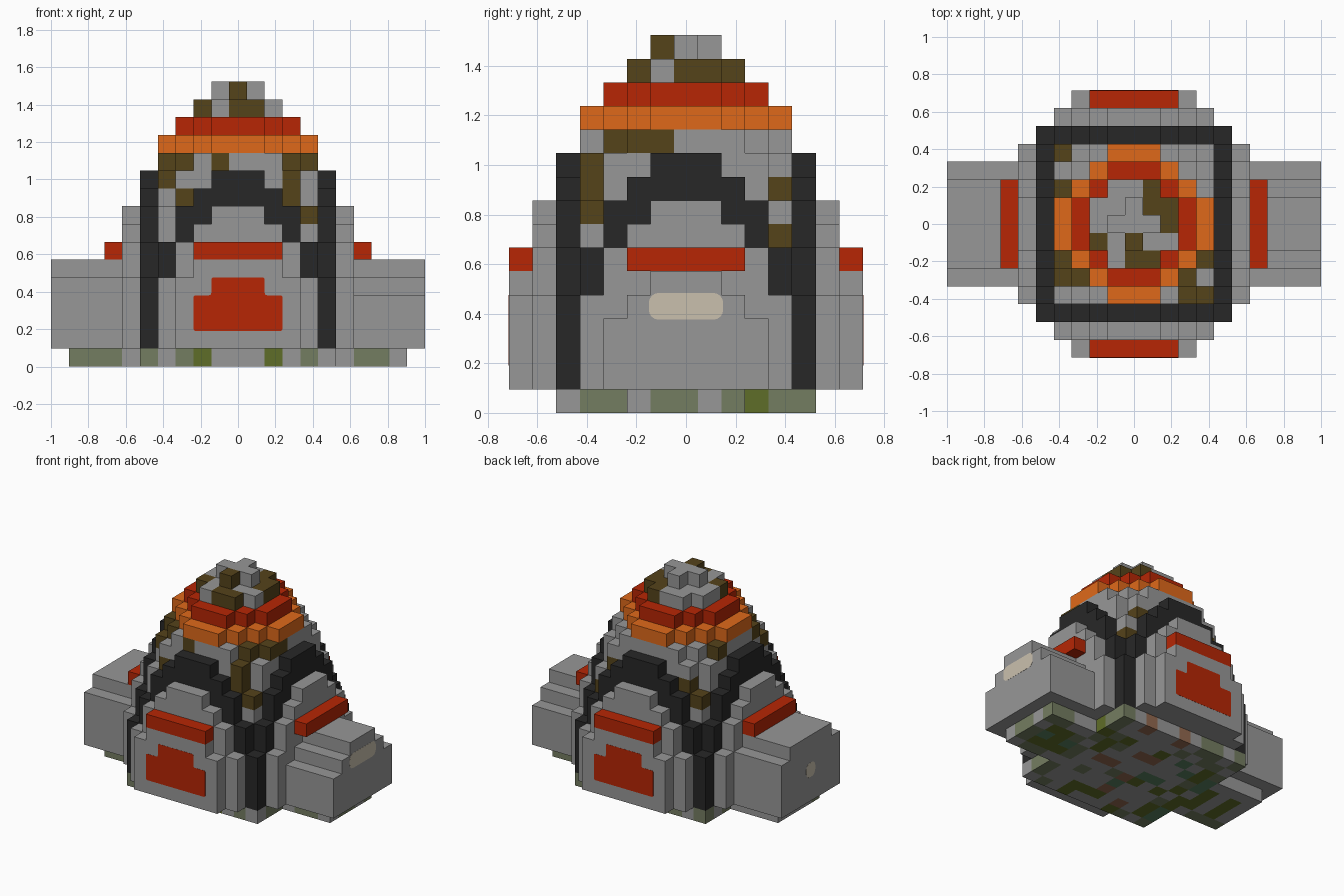
import bpy
import bmesh
import random
from mathutils import Vector

cube = bpy.data.objects.get("Cube")
if cube:
    bpy.data.objects.remove(cube, do_unlink=True)

U = 2 / 21  # edge of one block
random.seed(4)


def linear(c):
    c /= 255
    return c / 12.92 if c <= 0.04 else ((c + 0.055) / 1.055) ** 2.4


def material(name, r, g, b):
    m = bpy.data.materials.new(name)
    colour = (linear(r), linear(g), linear(b), 1)
    m.use_nodes = True
    m.diffuse_color = colour
    m.node_tree.nodes["Principled BSDF"].inputs["Base Color"].default_value = colour
    return m


MATS = {
    "stone": material("stone grey", 151, 151, 151),
    "dark": material("charcoal", 39, 39, 39),
    "red": material("brick red", 183, 38, 5),
    "orange": material("burnt orange", 223, 105, 26),
    "brown": material("earth brown", 85, 67, 26),
    "moss": material("grey moss", 116, 125, 97),
    "olive": material("olive green", 95, 109, 40),
    "leaf": material("leaf green", 88, 128, 95),
    "russet": material("russet brown", 146, 104, 79),
    "cream": material("cream", 202, 192, 174),
}
NAMES = list(MATS)
cells = {}  # block position -> (part, colour)


def fill(part, colour, xs, ys, zs):
    for x in range(min(xs), max(xs) + 1):
        for y in range(min(ys), max(ys) + 1):
            for z in range(zs[0], zs[1] + 1):
                cells[x, y, z] = (part, colour)


def disc(part, colour, reach, diagonal, zs):
    """Octagonal layer: limited on the axes and on the diagonals."""
    for x in range(-reach, reach + 1):
        for y in range(-reach, reach + 1):
            if abs(x) + abs(y) <= diagonal:
                fill(part, colour, (x, x), (y, y), zs)


def paint(colour, *spots):
    for s in spots:
        if s in cells:
            cells[s] = (cells[s][0], colour)


# Domed core, narrowing towards the top
disc("dome", "stone", 4, 8, (1, 8))
disc("dome", "stone", 4, 7, (9, 10))
disc("dome", "stone", 4, 6, (11, 11))
disc("orange_band", "orange", 4, 5, (12, 12))
disc("red_band", "red", 3, 4, (13, 13))
disc("cap", "stone", 2, 3, (14, 14))
disc("finial", "stone", 1, 1, (15, 15))

# Weathered brown blocks
paint("brown", (0, -1, 15))
paint("brown", (1, 2, 14), (1, 1, 14), (2, 1, 14), (2, 0, 14), (-2, -1, 14),
      (0, -2, 14), (1, -2, 14))
paint("brown", (-4, -2, 11), (-3, -3, 11), (-1, -4, 11), (3, -3, 11),
      (4, -2, 11), (4, -1, 11), (-4, 2, 11))
paint("brown", (-4, -3, 10), (-3, -4, 9), (3, -4, 9), (3, -4, 10), (4, -4, 8),
      (3, 4, 9), (4, 4, 7), (-4, 4, 8), (-3, 4, 9))

# Four sides: arch, stepped wall below it, projecting bay with a red ledge
ARCH = {0: (9, 10), 1: (9, 10), 2: (8, 9), 3: (7, 8), 4: (5, 6)}
BAY_TOP = {0: 5, 1: 5, 2: 5, 3: 4}
LOW_BAY_TOP = {0: 5, 1: 5, 2: 4, 3: 3}
for side, sign in (("front", -1), ("back", 1), ("left", 1), ("right", -1)):
    along_x = side in ("front", "back")
    tops = LOW_BAY_TOP if side == "left" else BAY_TOP

    def put(part, colour, a, depths, zs):
        d = [sign * depth for depth in depths]
        if along_x:
            fill(f"{side}_{part}", colour, a, d, zs)
        else:
            fill(f"{side}_{part}", colour, d, a, zs)

    for a in range(-4, 5):
        low, high = ARCH[abs(a)]
        put("wall", "stone", (a, a), (5, 6), (1, low - 1))
        put("arch", "dark", (a, a), (5, 5), (low, high))
    for a in range(-3, 4):
        put("bay", "stone", (a, a), (7, 7), (1, tops[abs(a)]))
        if not along_x:
            put("arm", "stone", (a, a), (8, 10), (1, tops[abs(a)]))
    put("ledge", "red", (-2, 2), (7, 7), (6, 6))

# Corner posts
for x in (-5, 5):
    for y in (-5, 5):
        fill("corner_posts", "dark", (x, x), (y, y), (1, 4))

# Mossy footing
MIX = {"stone": 44, "moss": 14, "leaf": 18, "olive": 18, "russet": 6}
for x in range(-9, 10):
    for y in range(-5, 6):
        if abs(x) <= 5 or abs(y) <= 2:
            kind = random.choices(list(MIX), list(MIX.values()))[0]
            fill("footing", kind, (x, x), (y, y), (0, 0))
for a in range(-5, 6):
    kind = "olive" if abs(a) == 2 else "moss" if a in (-5, -3, 4) else "stone"
    paint(kind, (a, -5, 0))
    paint("olive" if a == 3 else "stone" if a in (-2, 1) else "moss", (5, a, 0), (9, a, 0))
for x in range(6, 10):
    paint("stone" if x in (6, 9) else "moss", (x, -2, 0))
    paint("stone" if x == 6 else "moss", (-x, -2, 0))


def emit(name, bm, mats):
    mesh = bpy.data.meshes.new(name)
    bm.to_mesh(mesh)
    bm.free()
    for m in mats:
        mesh.materials.append(m)
    bpy.context.collection.objects.link(bpy.data.objects.new(name, mesh))


def build_part(name):
    """Mesh the outer faces of one part's blocks."""
    bm = bmesh.new()
    used = sorted({c for p, c in cells.values() if p == name}, key=NAMES.index)
    for cell, (part, colour) in cells.items():
        if part != name:
            continue
        centre = Vector(cell) + Vector((0, 0, 0.5))
        for axis in range(3):
            for s in (-1, 1):
                n = Vector((0, 0, 0))
                n[axis] = s
                if tuple(int(c + d) for c, d in zip(cell, n)) in cells:
                    continue
                u = Vector((0, 0, 0))
                u[(axis + 1) % 3] = 1
                v = n.cross(u)
                ring = (-u - v, u - v, u + v, v - u)
                face = bm.faces.new([bm.verts.new((centre + (n + r) / 2) * U) for r in ring])
                face.material_index = used.index(colour)
    bmesh.ops.remove_doubles(bm, verts=bm.verts, dist=0.0001)
    emit(name, bm, [MATS[c] for c in used])


for part_name in dict.fromkeys(p for p, c in cells.values()):
    build_part(part_name)


def plate(name, colour, outline, normal, distance, rounding):
    """Thin rounded plate almost flush with a wall; outline is (across, height)."""
    n = Vector(normal)
    across = Vector((0, 0, 1)).cross(n)
    bm = bmesh.new()
    face = bm.faces.new([bm.verts.new(n * (distance - 0.003) + across * a + Vector((0, 0, h)))
                         for a, h in outline])
    bmesh.ops.bevel(bm, geom=face.verts[:], offset=rounding, segments=4,
                    profile=0.5, affect="VERTICES")
    out = bmesh.ops.extrude_face_region(bm, geom=bm.faces[:])
    moved = [g for g in out["geom"] if isinstance(g, bmesh.types.BMVert)]
    bmesh.ops.translate(bm, verts=moved, vec=n * 0.004)
    bmesh.ops.recalc_face_normals(bm, faces=bm.faces)
    emit(name, bm, [MATS[colour]])


# Red doors on the front and back bays
half_door = [(2.5, 2), (2.5, 4), (1.5, 4), (1.5, 5)]
door = [(a * U, h * U) for a, h in half_door]
door += [(-a, h) for a, h in reversed(door)]
plate("front_door", "red", door, (0, -1, 0), 7.5 * U, 0.012)
plate("back_door", "red", door, (0, 1, 0), 7.5 * U, 0.012)


def window(name, normal, half, low, high, rounding):
    plate(name, "cream", [(-half, low), (half, low), (half, high), (-half, high)],
          normal, 10.5 * U, rounding)


# Pale windows on the arm ends
window("left_window", (1, 0, 0), 0.15, 0.376, 0.484, 0.04)
window("right_window", (-1, 0, 0), 0.052, 0.27, 0.374, 0.04)
